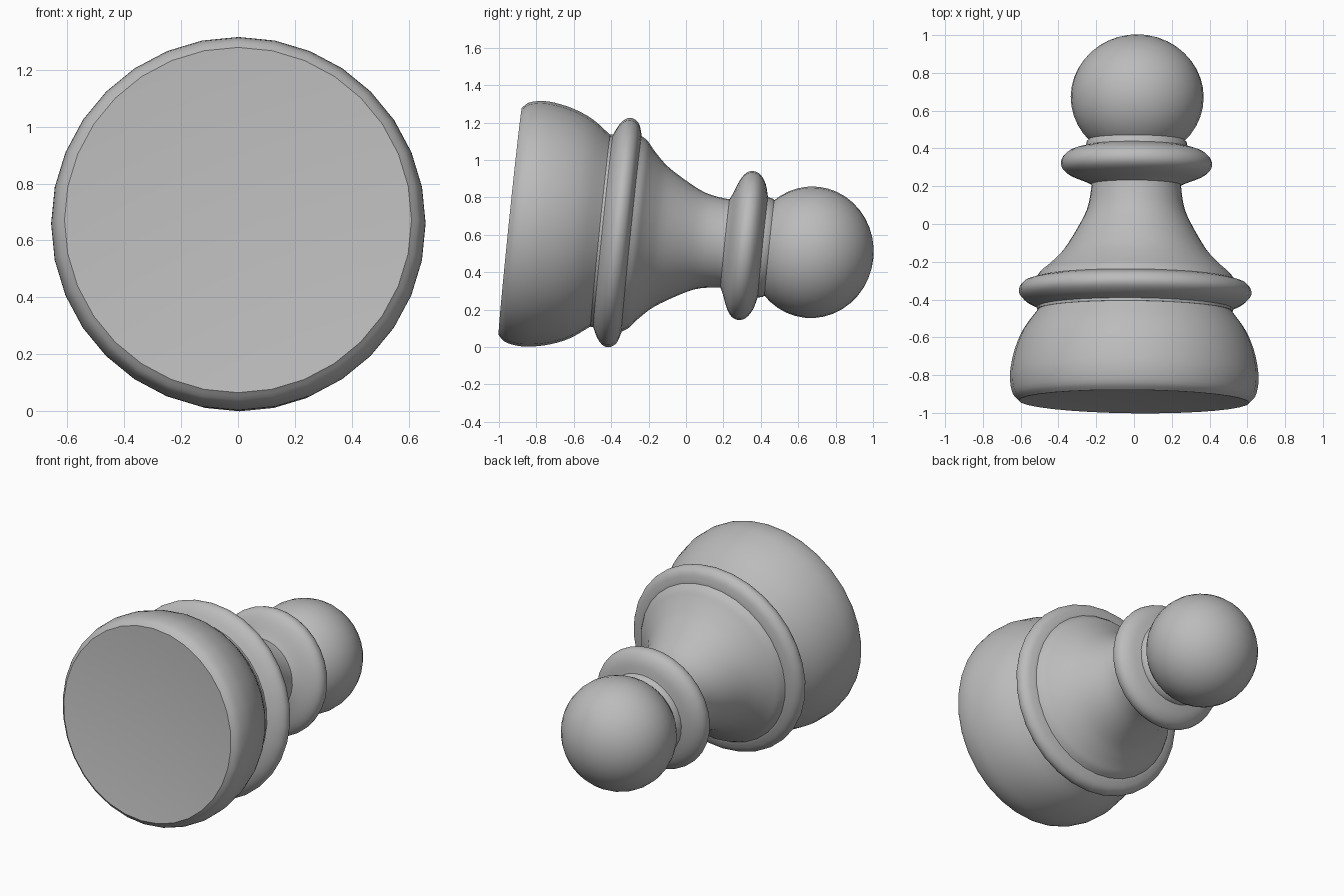
import bpy, bmesh, math
from mathutils import Vector, Matrix

cube = bpy.data.objects.get("Cube")
if cube:
    bpy.data.objects.remove(cube, do_unlink=True)

SIDES = 32

grey = bpy.data.materials.new("plain_grey")
grey.use_nodes = True
colour = (0.5, 0.5, 0.5, 1)
grey.diffuse_color = colour
grey.node_tree.nodes["Principled BSDF"].inputs["Base Color"].default_value = colour

# The piece lies on its side: its axis runs from the foot towards the back, tipping down
axis = Vector((0.0105, 0.995, -0.102)).normalized()
lying = Matrix.Translation((0, -0.94, 0.672)) @ axis.to_track_quat('Z', 'Y').to_matrix().to_4x4()


def smooth_curve(points, steps=3):
    """Catmull-Rom curve through (radius, height) points."""
    pts = [Vector(p) for p in points]
    pts = [2 * pts[0] - pts[1]] + pts + [2 * pts[-1] - pts[-2]]
    out = []
    for a, b, c, d in zip(pts, pts[1:], pts[2:], pts[3:]):
        for i in range(steps):
            t = i / steps
            out.append(0.5 * (2 * b + (c - a) * t + (2 * a - 5 * b + 4 * c - d) * t ** 2
                              + (3 * b - a - 3 * c + d) * t ** 3))
    return out + [pts[-2]]


def lathe(name, profile):
    """Spin a (radius, height) profile round the axis."""
    bm = bmesh.new()
    verts = [bm.verts.new((max(r, 0), 0, h)) for r, h in profile]
    edges = [bm.edges.new(pair) for pair in zip(verts, verts[1:])]
    bmesh.ops.spin(bm, geom=verts + edges, axis=(0, 0, 1), cent=(0, 0, 0),
                   angle=math.tau, steps=SIDES, use_merge=True)
    bmesh.ops.remove_doubles(bm, verts=bm.verts[:], dist=0.0005)
    bmesh.ops.recalc_face_normals(bm, faces=bm.faces[:])
    mesh = bpy.data.meshes.new(name)
    bm.to_mesh(mesh)
    bm.free()
    mesh.materials.append(grey)
    obj = bpy.data.objects.new(name, mesh)
    bpy.context.collection.objects.link(obj)
    obj.matrix_world = lying
    bpy.ops.object.select_all(action='DESELECT')
    obj.select_set(True)
    bpy.context.view_layer.objects.active = obj
    bpy.ops.object.shade_smooth_by_angle(angle=math.radians(40))
    return obj


# Foot with a shallow hollow underneath
foot = smooth_curve([(0.61, 0), (0.642, 0.035), (0.657, 0.1), (0.655, 0.175),
                     (0.632, 0.28), (0.587, 0.385), (0.512, 0.488)])
lathe("foot", [(0, 0.055)] + foot + [(0, 0.488)])

# Large ring above the foot
ring = smooth_curve([(0.518, 0.5), (0.57, 0.525), (0.605, 0.555), (0.616, 0.585),
                     (0.606, 0.615), (0.58, 0.637), (0.53, 0.652)])
lathe("lower_ring", [(0, 0.485), (0.518, 0.485)] + ring + [(0, 0.652)])

# Flared stem
stem = smooth_curve([(0.53, 0.645), (0.505, 0.685), (0.47, 0.715), (0.432, 0.75),
                     (0.377, 0.81), (0.312, 0.915), (0.26, 1.02), (0.24, 1.12),
                     (0.237, 1.18)])
lathe("stem", [(0, 0.645)] + stem + [(0, 1.18)])

# Collar ring under the head, with a low lip on top
collar = smooth_curve([(0.238, 1.155), (0.27, 1.17), (0.345, 1.2), (0.387, 1.23),
                       (0.4, 1.266), (0.386, 1.305), (0.34, 1.338), (0.27, 1.358)])
lathe("collar_ring", [(0, 1.155)] + collar + [(0.264, 1.385), (0.25, 1.4), (0, 1.4)])

# Round head, slightly flattened along the axis
ROWS = 20
lathe("head", [(0.352 * math.sin(math.pi * i / ROWS), 1.62 - 0.332 * math.cos(math.pi * i / ROWS))
               for i in range(ROWS + 1)])
